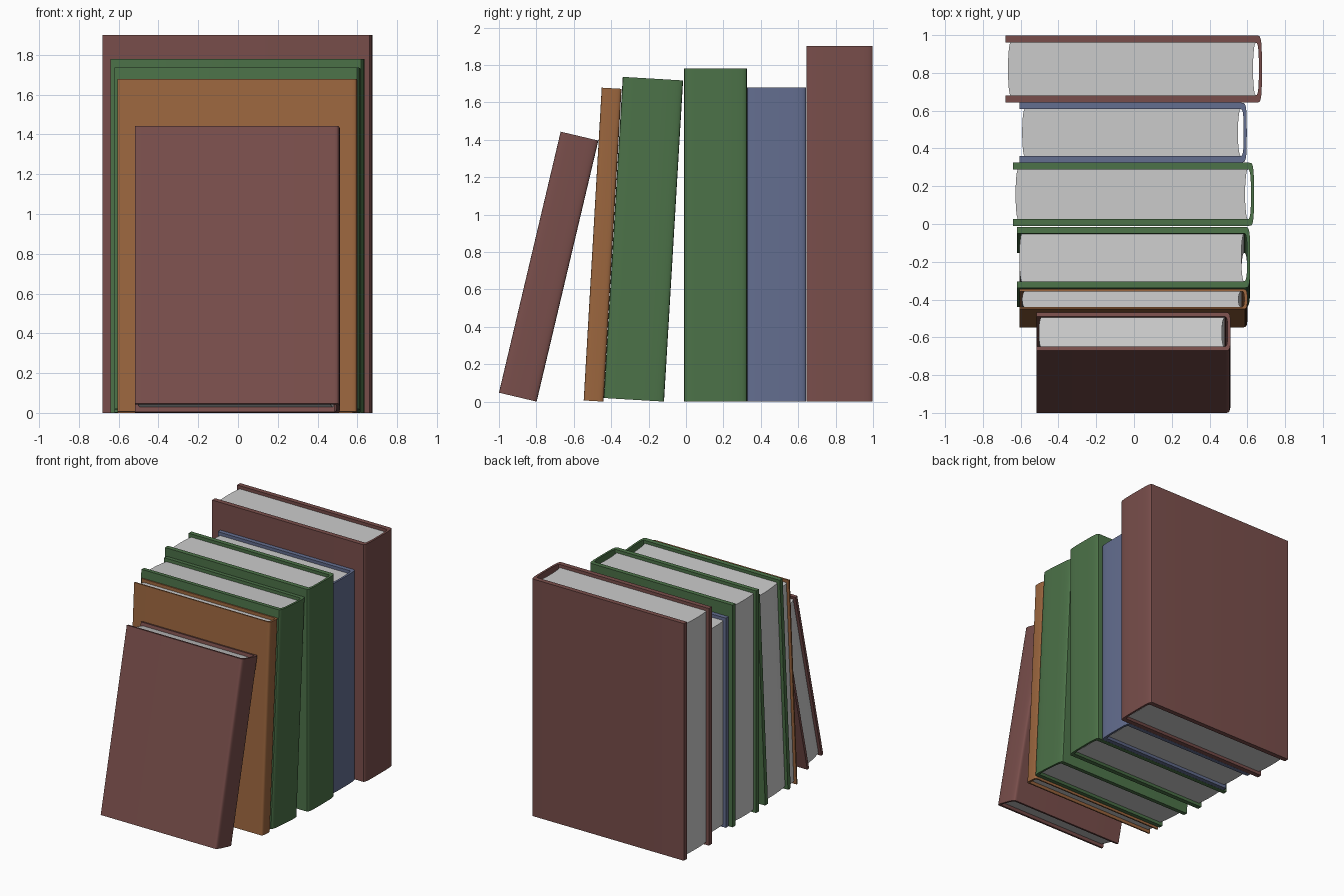
import bpy, bmesh
from math import sin, cos, pi, radians
from mathutils import Matrix

if "Cube" in bpy.data.objects:
    bpy.data.objects.remove(bpy.data.objects["Cube"])


def material(name, rgb):
    m = bpy.data.materials.new(name)
    m.diffuse_color = (*rgb, 1)
    m.use_nodes = True
    m.node_tree.nodes["Principled BSDF"].inputs["Base Color"].default_value = m.diffuse_color
    return m


RED = material("red_cloth", (0.19, 0.076, 0.07))
GREEN = material("green_cloth", (0.072, 0.168, 0.065))
BLUE = material("blue_cloth", (0.127, 0.156, 0.279))
BROWN = material("brown_cloth", (0.33, 0.133, 0.048))


def arc(x, bulge, y0, y1, power=1.0, n=16):
    """Bulging edge from (x, y0) to (x, y1); a low power squares the corners."""
    pts = []
    for i in range(n + 1):
        t = pi * i / n
        c = cos(t) if abs(cos(t)) > 1e-6 else 0
        s = max(sin(t), 0) if 0 < i < n else 0
        side = (1 if c >= 0 else -1) * abs(c) ** power
        pts.append((x + bulge * s ** power, (y0 + y1) / 2 - (y1 - y0) / 2 * side))
    return pts


def extrude(name, outline, z0, z1, matrix, mat=None):
    bm = bmesh.new()
    face = bm.faces.new([bm.verts.new((x, y, z0)) for x, y in outline])
    top = bmesh.ops.extrude_face_region(bm, geom=[face])["geom"]
    bmesh.ops.translate(bm, vec=(0, 0, z1 - z0),
                        verts=[v for v in top if isinstance(v, bmesh.types.BMVert)])
    bmesh.ops.recalc_face_normals(bm, faces=bm.faces)
    me = bpy.data.meshes.new(name)
    bm.to_mesh(me)
    bm.free()
    ob = bpy.data.objects.new(name, me)
    bpy.context.collection.objects.link(ob)
    ob.matrix_world = matrix
    if mat:
        me.materials.append(mat)
    bpy.ops.object.select_all(action='DESELECT')
    ob.select_set(True)
    bpy.context.view_layer.objects.active = ob
    bpy.ops.object.shade_smooth_by_angle(angle=radians(30))


def book(name, mat, left, right, thick, height, y, lean=0):
    board = 0.108 * thick
    spine = right - 0.028
    a = radians(lean)
    place = Matrix.Translation((0, y, thick * sin(a))) @ Matrix.Rotation(-a, 4, 'X')
    lo, hi = board, thick - board
    # Cover: two boards joined by a rounded spine
    cover = [(left, 0)] + arc(spine, 0.028, 0, thick, 0.5) + [(left, thick), (left, hi)]
    cover += arc(spine - 0.004, 0.016, lo, hi, 0.7)[::-1] + [(left, lo)]
    extrude(name + "_cover", cover, 0, height, place, mat)
    # Page block: curved fore edge and hollow back
    pages = arc(spine - 0.004, -0.015, lo, hi) + arc(left + 0.026, -0.013, lo, hi)[::-1]
    extrude(name + "_pages", pages, 0.025, height - 0.025, place)


book("large_red_book", RED, -0.68, 0.677, 0.355, 1.90, 0.643)
book("blue_book", BLUE, -0.605, 0.597, 0.316, 1.68, 0.326)
book("green_book", GREEN, -0.64, 0.635, 0.335, 1.78, -0.01)
book("leaning_green_book", GREEN, -0.62, 0.615, 0.323, 1.72, -0.44, 3.4)
book("thin_brown_book", BROWN, -0.605, 0.60, 0.106, 1.675, -0.547, 3.3)
book("small_red_book", RED, -0.517, 0.512, 0.207, 1.434, -1.0, 13.3)
